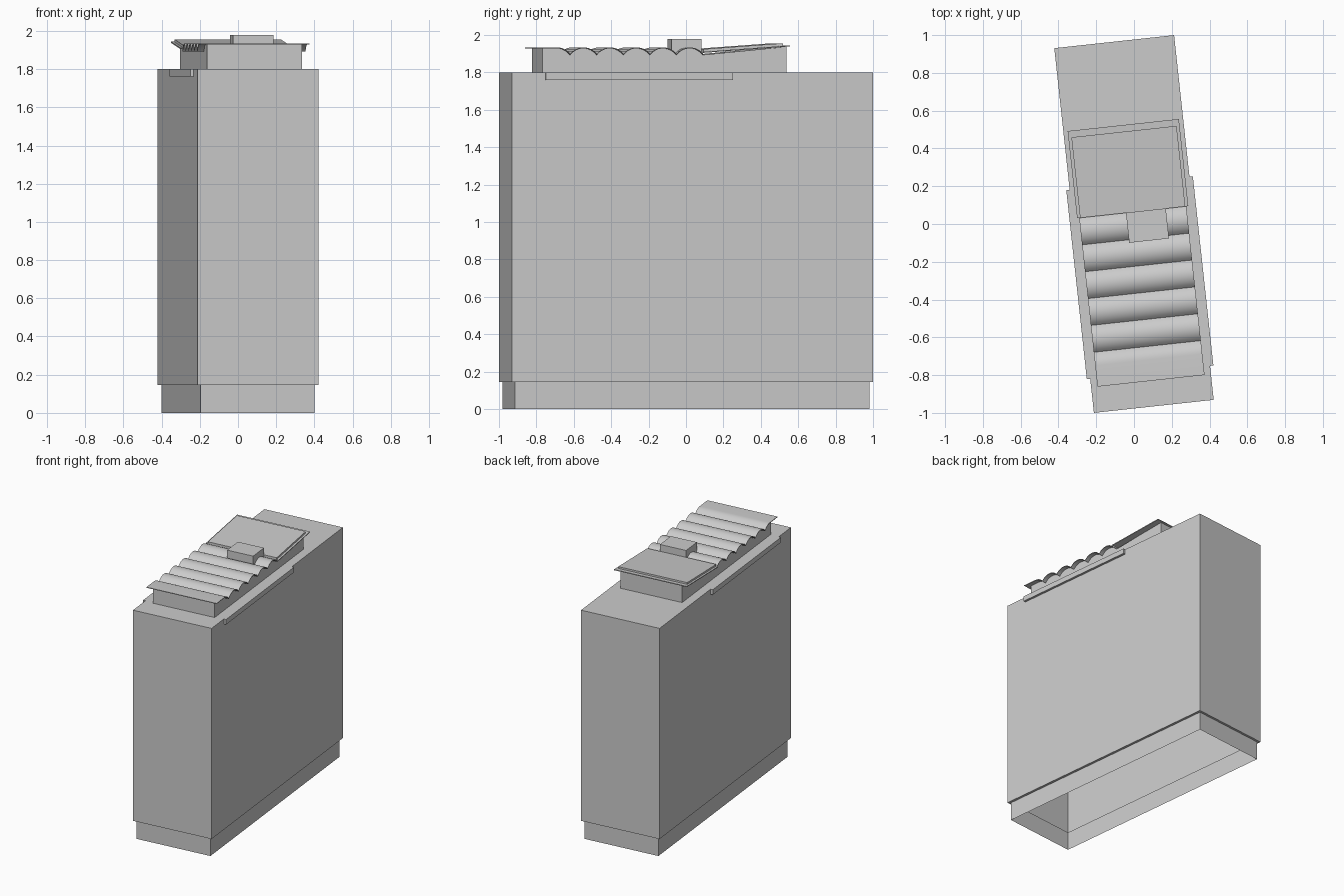
import bpy, bmesh, math

cube = bpy.data.objects.get("Cube")
if cube:
    bpy.data.objects.remove(cube, do_unlink=True)

TURN = math.radians(6.2)   # the whole building is turned on its plot

grey = bpy.data.materials.new("plain_grey")
grey.use_nodes = True
grey.diffuse_color = (0.6, 0.6, 0.6, 1)
grey.node_tree.nodes["Principled BSDF"].inputs["Base Color"].default_value = (0.6, 0.6, 0.6, 1)


def finish(name, bm):
    bmesh.ops.recalc_face_normals(bm, faces=bm.faces)
    mesh = bpy.data.meshes.new(name)
    bm.to_mesh(mesh)
    bm.free()
    mesh.materials.append(grey)
    obj = bpy.data.objects.new(name, mesh)
    obj.rotation_euler.z = TURN
    bpy.context.collection.objects.link(obj)
    return obj


def extrude_profile(name, points, x0, x1):
    """Sweep a closed (y, z) outline from x0 to x1."""
    bm = bmesh.new()
    a, b = [[bm.verts.new((x, y, z)) for y, z in points] for x in (x0, x1)]
    bm.faces.new(a)
    bm.faces.new(b[::-1])
    n = len(points)
    for i in range(n):
        j = (i + 1) % n
        bm.faces.new((a[i], b[i], b[j], a[j]))
    return finish(name, bm)


def box(name, x0, x1, y0, y1, z0, z1):
    return extrude_profile(name, [(y0, z0), (y1, z0), (y1, z1), (y0, z1)], x0, x1)


# Building shell: recessed plinth, stepped-out walls and roof, open underneath
bm = bmesh.new()
rings = []
for hx, hy, z in ((0.30, 0.953, 0), (0.30, 0.953, 0.145),
                  (0.319, 0.971, 0.145), (0.319, 0.971, 1.8)):
    rings.append([bm.verts.new((sx * hx, sy * hy, z))
                  for sx, sy in ((-1, -1), (1, -1), (1, 1), (-1, 1))])
for low, high in zip(rings, rings[1:]):
    for i in range(4):
        j = (i + 1) % 4
        bm.faces.new((low[i], low[j], high[j], high[i]))
bm.faces.new(rings[-1])
finish("building_shell", bm)

# Ledges along the top of both long walls
for side, s in (("left", 1), ("right", -1)):
    box(side + "_ledge", *sorted((s * 0.318, s * 0.337)), -0.79, 0.217, 1.76, 1.8)

# Scalloped roof sheet: flat front lip, then a row of shallow arches
JOINT, PITCH, PEAK, SAG = 0.063, 0.143, 1.933, 0.035
FRONT, BACK, THICK, STEPS = -0.835, 0.527, 0.005, 10
radius = (PITCH ** 2 / 4 + SAG ** 2) / (2 * SAG)


def arch(centre, start):
    pts = []
    for i in range(start, STEPS + 1):
        d = PITCH * (i / STEPS - 0.5)
        pts.append((centre + d, PEAK - radius + math.sqrt(radius ** 2 - d ** 2)))
    return pts


top = [(FRONT, PEAK)] + arch(JOINT - 5.5 * PITCH, STEPS // 2)
for k in range(4, -1, -1):
    top += arch(JOINT - (k + 0.5) * PITCH, 1)
under = [(y, z - THICK) for y, z in top]
sheet = extrude_profile("scalloped_roof_sheet", top + under[::-1], -0.285, 0.285)
bpy.ops.object.select_all(action='DESELECT')
sheet.select_set(True)
bpy.context.view_layer.objects.active = sheet
bpy.ops.object.shade_smooth_by_angle(angle=math.radians(35))

# Tilted lid at the back: wide flange with a smaller panel on it
def lid_z(y):
    return 1.904 + 0.073 * (y - JOINT)


def lid_part(name, half_width, y1, base, thick):
    outline = [(JOINT, lid_z(JOINT) + base), (y1, lid_z(y1) + base)]
    outline += [(y, z + thick) for y, z in outline[::-1]]
    extrude_profile(name, outline, -half_width, half_width)


lid_part("lid_flange", 0.296, BACK, 0, 0.006)
lid_part("lid_panel", 0.28, 0.492, 0.006, 0.014)

# Curb carrying the sheet and the lid, its top following both
CURB_FRONT, CURB_BACK = -0.80, 0.512
crown = [(CURB_FRONT, PEAK - THICK)] + under[1:] + [(CURB_BACK, lid_z(CURB_BACK))]
extrude_profile("roof_curb", [(CURB_BACK, 1.8), (CURB_FRONT, 1.8)] + crown, -0.25, 0.25)

# Small housing where the sheet meets the lid
box("roof_housing", -0.036, 0.176, -0.096, 0.064, 1.9, 1.978)
